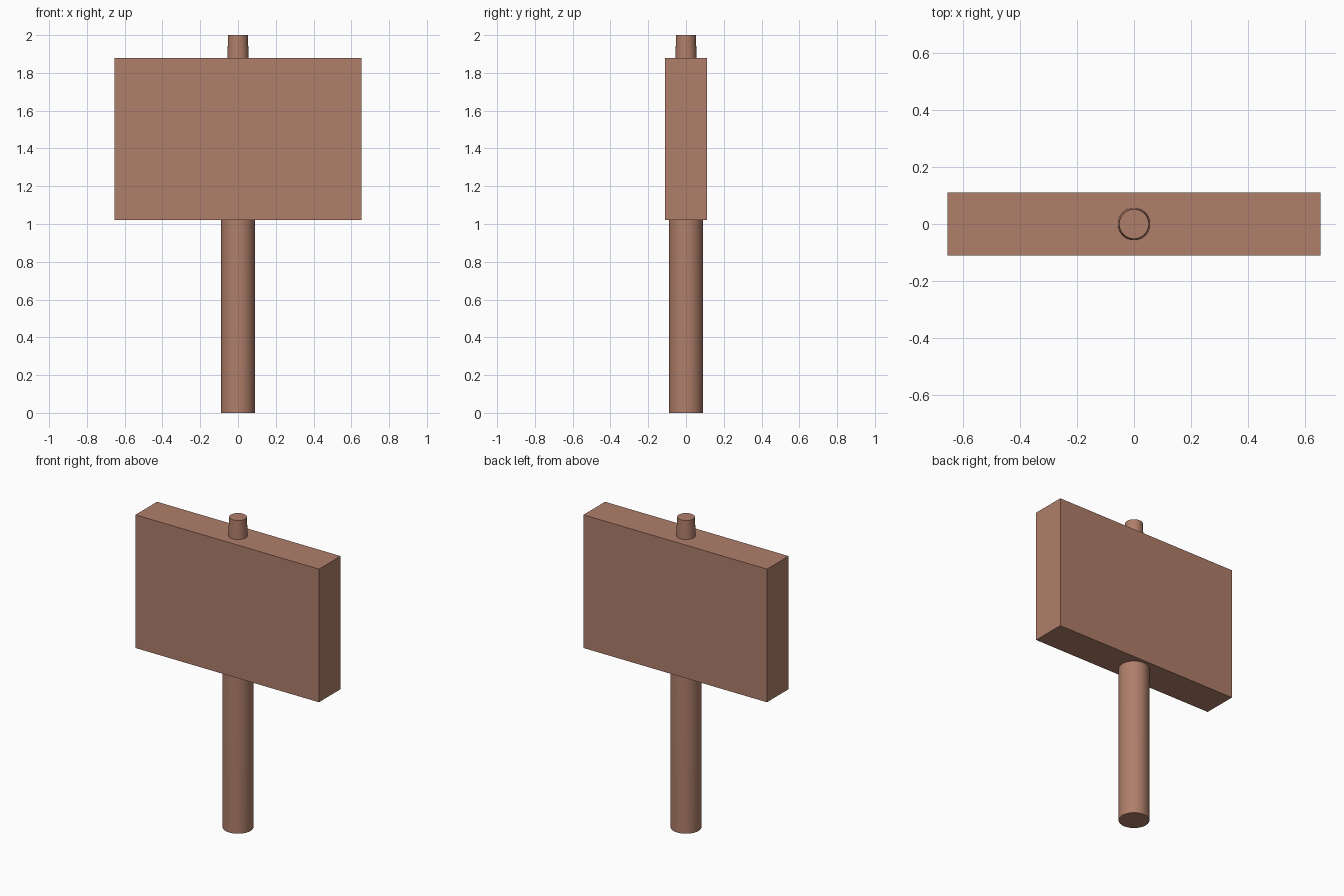
import bpy, bmesh, math

if "Cube" in bpy.data.objects:
    bpy.data.objects.remove(bpy.data.objects["Cube"])

wood = bpy.data.materials.new("wood")
wood.diffuse_color = (0.43, 0.21, 0.145, 1)
wood.use_nodes = True
wood.node_tree.nodes["Principled BSDF"].inputs["Base Color"].default_value = wood.diffuse_color


def finish(name, bm):
    bmesh.ops.recalc_face_normals(bm, faces=bm.faces)
    mesh = bpy.data.meshes.new(name)
    bm.to_mesh(mesh)
    bm.free()
    mesh.materials.append(wood)
    obj = bpy.data.objects.new(name, mesh)
    bpy.context.collection.objects.link(obj)
    return obj


# Mallet head: a plain rectangular block
bm = bmesh.new()
bmesh.ops.create_cube(bm, size=1)
bottom, top = 1.022, 1.88
for v in bm.verts:
    v.co.x *= 1.308
    v.co.y *= 0.22
    v.co.z = top if v.co.z > 0 else bottom
finish("mallet_head", bm)

# Handle: straight grip that tapers through the head and pokes out on top
SIDES = 48
profile = [(0.09, 0.0), (0.09, 1.022), (0.052, 2.0)]
bm = bmesh.new()
rings = []
for r, z in profile:
    angles = [2 * math.pi * i / SIDES for i in range(SIDES)]
    rings.append([bm.verts.new((r * math.cos(a), r * math.sin(a), z)) for a in angles])
for low, high in zip(rings, rings[1:]):
    for i in range(SIDES):
        j = (i + 1) % SIDES
        bm.faces.new((low[i], low[j], high[j], high[i]))
bm.faces.new(rings[0])
bm.faces.new(rings[-1])
handle = finish("handle", bm)
bpy.context.view_layer.objects.active = handle
handle.select_set(True)
bpy.ops.object.shade_smooth_by_angle(angle=math.radians(30))
